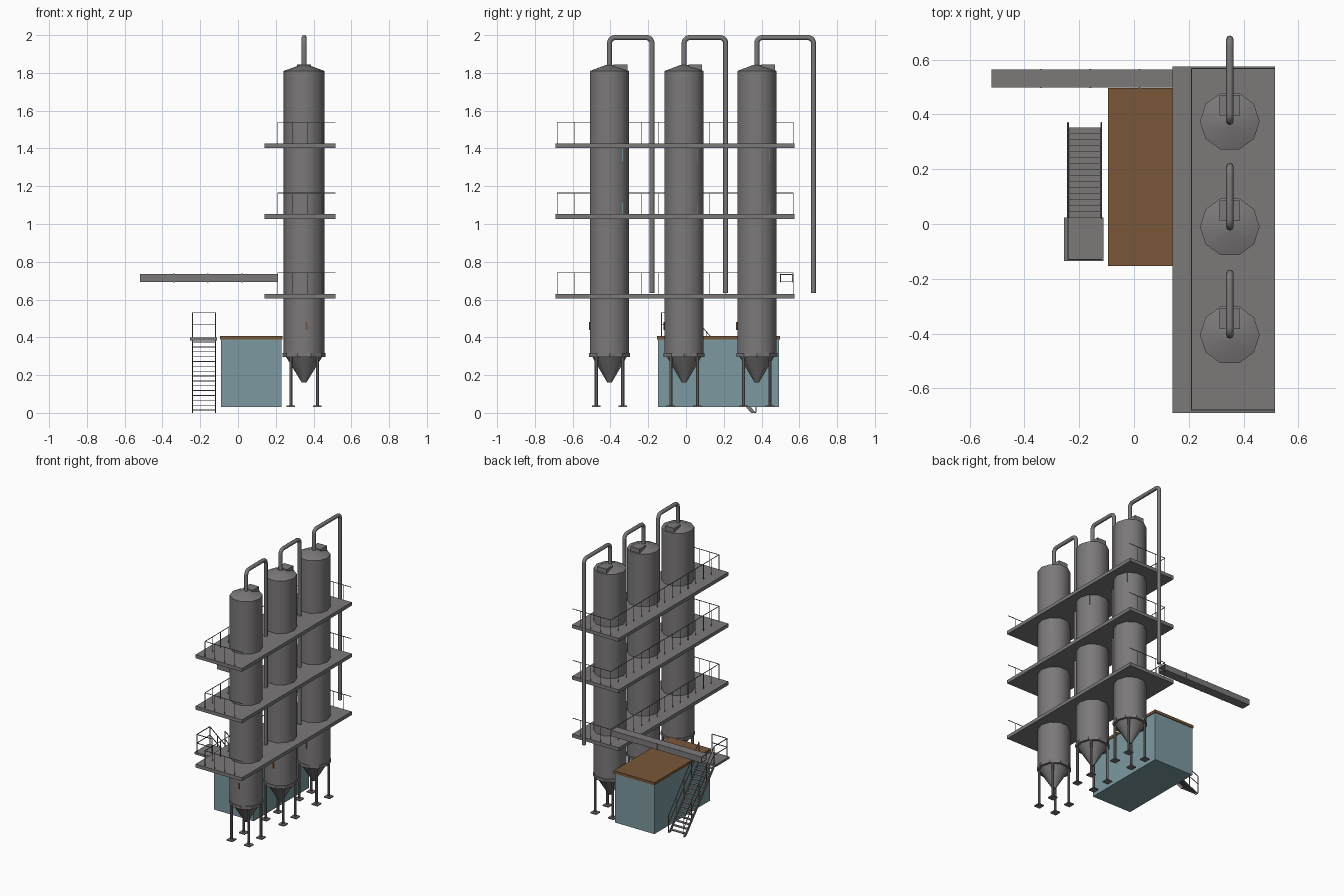
import bpy, bmesh, math
from mathutils import Vector, Matrix

if "Cube" in bpy.data.objects:
    bpy.data.objects.remove(bpy.data.objects["Cube"])


def material(name, rgb):
    m = bpy.data.materials.new(name)
    m.diffuse_color = (*rgb, 1)
    m.use_nodes = True
    m.node_tree.nodes["Principled BSDF"].inputs["Base Color"].default_value = m.diffuse_color
    return m


GREY = material("steel_grey", (0.20, 0.19, 0.19))
TEAL = material("teal_wall", (0.20, 0.32, 0.35))
BROWN = material("rust_brown", (0.19, 0.095, 0.04))


def finish(name, bm, mat, smooth=None):
    bmesh.ops.recalc_face_normals(bm, faces=bm.faces)
    me = bpy.data.meshes.new(name)
    bm.to_mesh(me)
    bm.free()
    me.materials.append(mat)
    ob = bpy.data.objects.new(name, me)
    bpy.context.collection.objects.link(ob)
    if smooth:
        bpy.ops.object.select_all(action='DESELECT')
        bpy.context.view_layer.objects.active = ob
        ob.select_set(True)
        bpy.ops.object.shade_smooth_by_angle(angle=math.radians(smooth))
    return ob


def add_box(bm, x0, x1, y0, y1, z0, z1):
    mat = Matrix.Translation(((x0 + x1) / 2, (y0 + y1) / 2, (z0 + z1) / 2)) \
        @ Matrix.Diagonal((x1 - x0, y1 - y0, z1 - z0, 1))
    bmesh.ops.create_cube(bm, size=1, matrix=mat)


def add_bar(bm, a, b, r=0.0025, n=4):
    # straight bar between two points
    a, b = Vector(a), Vector(b)
    d = b - a
    mat = Matrix.Translation((a + b) / 2) @ d.to_track_quat('Z', 'Y').to_matrix().to_4x4() \
        @ Matrix.Rotation(math.pi / n, 4, 'Z')
    bmesh.ops.create_cone(bm, cap_ends=True, segments=n, radius1=r, radius2=r,
                          depth=d.length, matrix=mat)


def add_lathe(bm, x, y, profile, n):
    # closed turned shape from (radius, z) points
    rings = [[bm.verts.new((x + r * math.cos(2 * math.pi * i / n),
                            y + r * math.sin(2 * math.pi * i / n), z)) for i in range(n)]
             for r, z in profile]
    for lo, hi in zip(rings, rings[1:]):
        for i in range(n):
            j = (i + 1) % n
            bm.faces.new((lo[i], lo[j], hi[j], hi[i]))
    bm.faces.new(rings[0])
    bm.faces.new(rings[-1])


def box(name, mat, *dims):
    bm = bmesh.new()
    add_box(bm, *dims)
    return finish(name, bm, mat)


SX = 0.35
SILOS = [(-0.405, -0.18), (-0.01, 0.21), (0.375, 0.675)]   # silo y, downpipe y

for k, (sy, py) in enumerate(SILOS, 1):
    # silo shell with hopper, eave ring and shallow roof
    bm = bmesh.new()
    add_lathe(bm, SX, sy, [(0.012, 0.16), (0.098, 0.30), (0.109, 0.30),
                           (0.109, 1.81), (0.02, 1.842)], 10)
    finish(f"silo_{k}", bm, GREY, 40)
    bm = bmesh.new()
    add_lathe(bm, SX, sy, [(0.114, 0.297), (0.114, 0.318)], 10)
    finish(f"support_ring_{k}", bm, GREY)

    # legs and foot plates
    bm = bmesh.new()
    for dx in (-0.07, 0.07):
        for dy in (-0.07, 0.07):
            x, y = SX + dx, sy + dy
            add_bar(bm, (x, y, 0.035), (x, y, 0.31), 0.009, 8)
            add_box(bm, x - 0.023, x + 0.023, y - 0.023, y + 0.023, 0.03, 0.038)
    finish(f"silo_legs_{k}", bm, GREY)

    # roof hatch
    box(f"roof_hatch_{k}", GREY, SX - 0.037, SX + 0.037, sy + 0.022, sy + 0.096, 1.80, 1.845)

    # vent pipe with rounded bends
    pts, top, r = [(sy, 1.82)], 1.987, 0.03
    for c, start in ((sy + r, 180), (py - r, 90)):
        for s in range(6):
            a = math.radians(start - 18 * s)
            pts.append((c + r * math.cos(a), top - r + r * math.sin(a)))
    pts.append((py, 0.635))
    cu = bpy.data.curves.new("pipe_path", 'CURVE')
    cu.dimensions = '3D'
    cu.bevel_depth, cu.bevel_resolution, cu.use_fill_caps = 0.0135, 2, True
    sp = cu.splines.new('POLY')
    sp.points.add(len(pts) - 1)
    for p, (y, z) in zip(sp.points, pts):
        p.co = (SX, y, z, 1)
    cu.materials.append(GREY)
    pipe = bpy.data.objects.new(f"vent_pipe_{k}", cu)
    bpy.context.collection.objects.link(pipe)

    # inspection plates on the rear face, small tag on the front face
    for j, (z0, z1) in enumerate(((1.055, 1.11), (1.33, 1.40)), 1):
        a = math.radians(36)
        ob = box(f"inspection_plate_{k}_{j}", TEAL, -0.004, 0.004, -0.02, 0.02, z0, z1)
        ob.location = (SX + 0.099 * math.cos(a * 0.85), sy + 0.099 * math.sin(a * 0.85), 0)
        ob.rotation_euler.z = math.radians(18)
    box(f"level_tag_{k}", BROWN, SX + 0.008, SX + 0.018, sy - 0.109, sy - 0.103, 0.44, 0.48)

# three service platforms with guard rails
for k, z in enumerate((0.63, 1.052, 1.427), 1):
    box(f"platform_{k}", GREY, 0.14, 0.515, -0.69, 0.575, z - 0.025, z)
    bm = bmesh.new()
    x0, y0, y1, h = 0.21, -0.68, 0.568, z + 0.112
    add_bar(bm, (x0, y0, h), (x0, y1, h))
    for i in range(15):
        y = y0 + (y1 - y0) * i / 14
        add_bar(bm, (x0, y, z), (x0, y, h), 0.002)
    for y in (y0, y1):
        add_bar(bm, (x0, y, h), (0.515, y, h))
        for x in (0.29, 0.37, 0.45):
            add_bar(bm, (x, y, z), (x, y, h), 0.002)
    finish(f"guard_rail_{k}", bm, GREY)

# control building
box("building_walls", TEAL, -0.09, 0.23, -0.148, 0.492, 0.03, 0.388)
box("building_roof", BROWN, -0.095, 0.235, -0.153, 0.497, 0.388, 0.408)

# hollow conveyor duct with joint bands
bm = bmesh.new()
cx0, cx1, cy0, cy1, cz0, cz1, t = -0.52, 0.208, 0.499, 0.565, 0.692, 0.735, 0.004
add_box(bm, cx0, cx1, cy0, cy1, cz0, cz0 + t)
add_box(bm, cx0, cx1, cy0, cy1, cz1 - t, cz1)
add_box(bm, cx0, cx1, cy0, cy0 + t, cz0 + t, cz1 - t)
add_box(bm, cx0, cx1, cy1 - t, cy1, cz0 + t, cz1 - t)
for i in range(1, 4):
    x = cx0 + 0.18 * i
    for y in (cy0, cy1):
        add_box(bm, x - 0.004, x + 0.004, y - 0.002, y + 0.002, cz0 - 0.002, cz1 + 0.002)
finish("conveyor_duct", bm, GREY)

# stair landing
box("stair_landing", GREY, -0.255, -0.112, -0.135, 0.024, 0.384, 0.40)

# stairs: treads and sloped stringers
SL, SR = -0.241, -0.119
bm = bmesh.new()
N = 15
for i in range(N):
    f = (i + 0.6) / N
    y, z = 0.355 - 0.33 * f, 0.385 * f
    add_box(bm, SL, SR, y - 0.011, y + 0.011, z - 0.002, z + 0.002)
finish("stair_treads", bm, GREY)
bm = bmesh.new()
for x in (SL, SR):
    lo = [(0.37, 0.0), (0.345, 0.0), (0.022, 0.372), (0.022, 0.40)]
    a = [bm.verts.new((x - 0.003, y, z)) for y, z in lo]
    b = [bm.verts.new((x + 0.003, y, z)) for y, z in lo]
    bm.faces.new(a)
    bm.faces.new(b)
    for i in range(4):
        j = (i + 1) % 4
        bm.faces.new((a[i], a[j], b[j], b[i]))
finish("stair_stringers", bm, GREY)

# stair and landing handrails
bm = bmesh.new()
for x in (SL, SR):
    for up in (0.07, 0.13):
        add_bar(bm, (x, 0.02, 0.40 + up), (x, 0.37, up), 0.003)
    for i in range(5):
        y, z = 0.02 + 0.0875 * i, 0.40 - 0.1 * i
        add_bar(bm, (x, y, max(z - 0.01, 0.003)), (x, y, z + 0.13), 0.003)
    add_bar(bm, (x, -0.13, 0.40), (x, -0.13, 0.53), 0.003)
for z in (0.467, 0.53):
    add_bar(bm, (SL, -0.13, z), (SR, -0.13, z), 0.003)
    add_bar(bm, (SL, -0.13, z), (SL, 0.02, z), 0.003)
finish("stair_handrails", bm, GREY)
